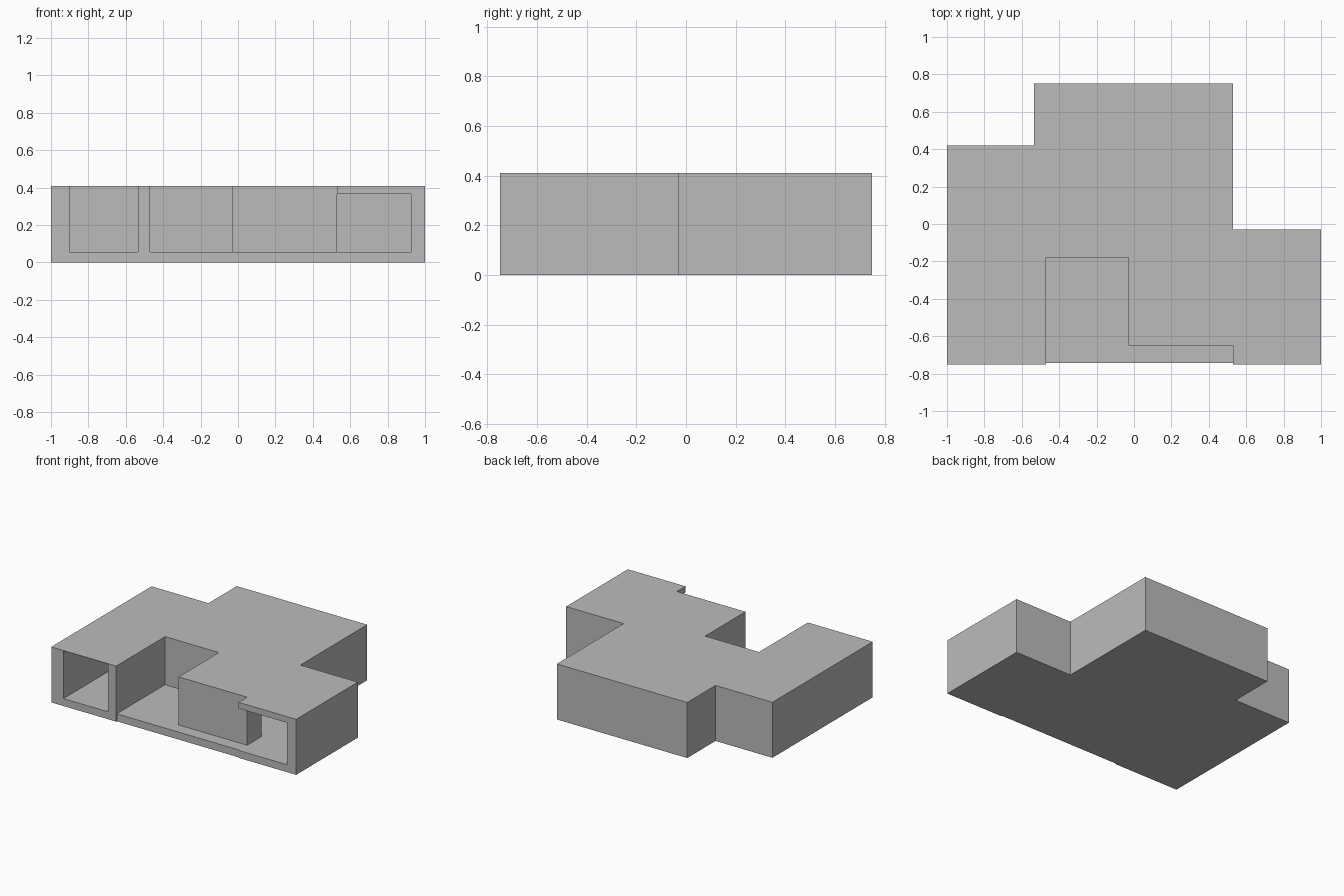
import bpy
import bmesh

cube = bpy.data.objects.get("Cube")
if cube:
    bpy.data.objects.remove(cube, do_unlink=True)

# One plain grey for the whole shell
grey = bpy.data.materials.new("plain_grey")
grey.use_nodes = True
grey.diffuse_color = (0.5, 0.5, 0.5, 1)
bsdf = grey.node_tree.nodes["Principled BSDF"]
bsdf.inputs["Base Color"].default_value = grey.diffuse_color
bsdf.inputs["Roughness"].default_value = 0.9

FLOOR, CEILING, TOP = 0.055, 0.406, 0.41
LINTEL = 0.365
FRONT, BACK = -0.75, 0.75
WEST, EAST = -1.0, 1.0
HALL_W, HALL_E = -0.535, 0.53      # outer sides of the tall central block
PORCH_W, PORCH_E = -0.47, -0.03    # open recess at the front
PORCH_BACK, HALL_FRONT = -0.18, -0.65
WING_W_BACK, WING_E_BACK = 0.42, -0.03
T = 0.07


def prism(name, outline, z0, z1):
    """Extrude a plan outline between two heights."""
    bm = bmesh.new()
    face = bm.faces.new([bm.verts.new((x, y, z0)) for x, y in outline])
    up = bmesh.ops.extrude_face_region(bm, geom=[face])
    verts = [v for v in up["geom"] if isinstance(v, bmesh.types.BMVert)]
    bmesh.ops.translate(bm, verts=verts, vec=(0, 0, z1 - z0))
    bmesh.ops.recalc_face_normals(bm, faces=bm.faces)
    mesh = bpy.data.meshes.new(name)
    bm.to_mesh(mesh)
    bm.free()
    mesh.materials.append(grey)
    obj = bpy.data.objects.new(name, mesh)
    bpy.context.collection.objects.link(obj)
    return obj


def block(name, x0, x1, y0, y1, z0=FLOOR, z1=CEILING):
    return prism(name, [(x0, y0), (x1, y0), (x1, y1), (x0, y1)], z0, z1)


# Shared back outline of the west wing and hall
rear = [(HALL_E, BACK), (HALL_W, BACK), (HALL_W, WING_W_BACK),
        (WEST, WING_W_BACK), (WEST, FRONT), (PORCH_W, FRONT)]

# Floors
sill = FRONT + 0.007
prism("main_floor", rear + [(PORCH_W, sill), (HALL_E, sill)], 0, FLOOR)
block("east_floor", HALL_E, EAST, FRONT, WING_E_BACK, 0, FLOOR)

# Roofs: a thin sheet over the main part, a thicker slab over the east wing
prism("main_roof", rear + [(PORCH_W, PORCH_BACK), (PORCH_E, PORCH_BACK),
                           (PORCH_E, HALL_FRONT), (HALL_E, HALL_FRONT)], CEILING, TOP)
block("east_roof", HALL_E, EAST, FRONT, WING_E_BACK, LINTEL, TOP)

# West wing walls
block("west_outer_wall", WEST, WEST + 0.1, FRONT, WING_W_BACK)
block("west_back_wall", WEST + 0.1, HALL_W, WING_W_BACK - T, WING_W_BACK)
block("dividing_wall", HALL_W, PORCH_W, FRONT, BACK)

# Hall walls around the porch recess
block("hall_back_wall", PORCH_W, HALL_E, BACK - T, BACK)
block("hall_east_wall", HALL_E - T, HALL_E, WING_E_BACK - T, BACK - T)
block("porch_back_wall", PORCH_W, PORCH_E, PORCH_BACK, PORCH_BACK + T)
block("porch_side_wall", PORCH_E, PORCH_E + T, HALL_FRONT, PORCH_BACK + T)
block("hall_front_wall", PORCH_E + T, HALL_E, HALL_FRONT, HALL_FRONT + T)
block("doorway_jamb", HALL_E - T, HALL_E, HALL_FRONT + T, -0.48)

# East wing walls
block("east_outer_wall", EAST - 0.075, EAST, FRONT, WING_E_BACK, FLOOR, LINTEL)
block("east_back_wall", HALL_E, EAST - 0.075, WING_E_BACK - T, WING_E_BACK, FLOOR, LINTEL)
